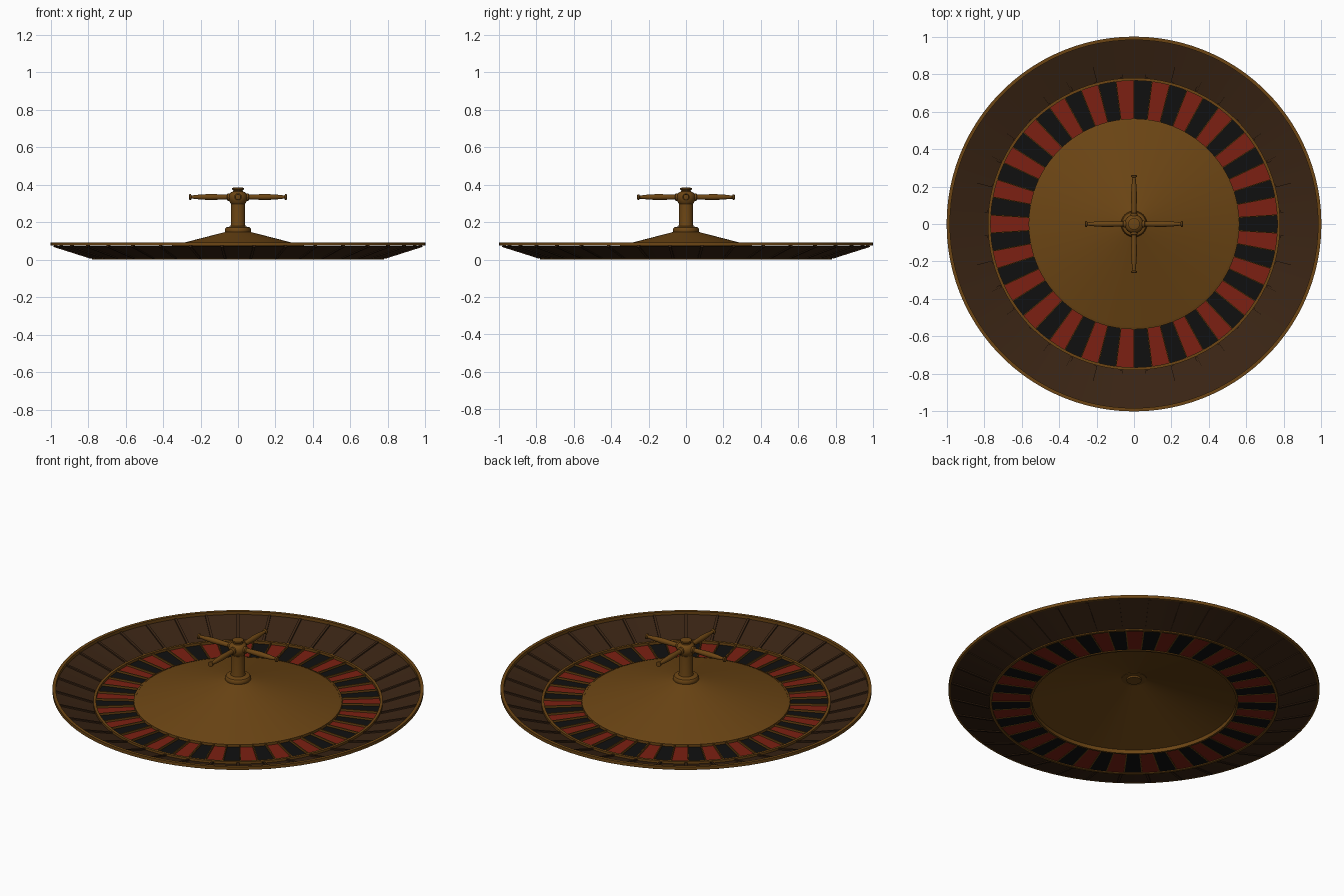
import bpy, bmesh, math
from mathutils import Matrix, Vector

if "Cube" in bpy.data.objects:
    bpy.data.objects.remove(bpy.data.objects["Cube"])

POCKETS = 50
RIBS = 36


def material(name, rgb):
    m = bpy.data.materials.new(name)
    m.diffuse_color = (*rgb, 1)
    m.use_nodes = True
    m.node_tree.nodes["Principled BSDF"].inputs["Base Color"].default_value = m.diffuse_color
    return m


BRASS = material("brass", (0.15, 0.06, 0.007))
WOOD = material("dark_wood", (0.042, 0.018, 0.007))
RED = material("red", (0.2, 0.014, 0.006))
BLACK = material("black", (0.005, 0.005, 0.005))


def finish(name, bm, mats, smooth=True):
    me = bpy.data.meshes.new(name)
    bm.to_mesh(me)
    bm.free()
    for m in mats:
        me.materials.append(m)
    ob = bpy.data.objects.new(name, me)
    bpy.context.collection.objects.link(ob)
    if smooth:
        bpy.ops.object.select_all(action='DESELECT')
        ob.select_set(True)
        bpy.context.view_layer.objects.active = ob
        bpy.ops.object.shade_smooth_by_angle(angle=math.radians(35))
    return ob


def lathe(name, profile, mat, seg=100, closed=False, matrix=None):
    """Spin (radius, height) points around z."""
    bm = bmesh.new()
    pts = [bm.verts.new((r, 0, z)) for r, z in profile]
    edges = [bm.edges.new(p) for p in zip(pts, pts[1:])]
    if closed:
        edges.append(bm.edges.new((pts[-1], pts[0])))
    bmesh.ops.spin(bm, geom=pts + edges, cent=(0, 0, 0), axis=(0, 0, 1),
                   angle=math.tau, steps=seg, use_merge=False)
    bmesh.ops.remove_doubles(bm, verts=bm.verts, dist=1e-5)
    bmesh.ops.recalc_face_normals(bm, faces=bm.faces)
    if not closed and profile[0][0] > 0:
        # open sheets should face upward
        if sum(f.normal.z * f.calc_area() for f in bm.faces) < 0:
            bmesh.ops.reverse_faces(bm, faces=bm.faces)
    if matrix:
        bm.transform(matrix)
    return finish(name, bm, [mat])


def radial_bars(name, count, offset, start, end, width, height, mat):
    """Thin boxes running outward from start to end, both (radius, z)."""
    bm = bmesh.new()
    a, b = Vector((start[0], 0, start[1])), Vector((end[0], 0, end[1]))
    tilt = -math.atan2(b.z - a.z, b.x - a.x)
    for i in range(count):
        m = (Matrix.Rotation(offset + math.tau * i / count, 4, 'Z')
             @ Matrix.Translation((a + b) / 2)
             @ Matrix.Rotation(tilt, 4, 'Y')
             @ Matrix.Diagonal(((b - a).length, width, height, 1)))
        bmesh.ops.create_cube(bm, size=1, matrix=m)
    return finish(name, bm, [mat], smooth=False)


# Sloping outer bowl and its edge band
lathe("outer_bowl", [(0.775, 0.005), (0.99, 0.073)], WOOD)
lathe("edge_band", [(0.982, 0.074), (1.0, 0.074), (1.0, 0.092), (0.982, 0.092)],
      BRASS, closed=True)
radial_bars("bowl_ribs", RIBS, math.radians(5), (0.785, 0.010), (0.985, 0.073),
            0.014, 0.012, WOOD)

# Alternating pocket floor
bm = bmesh.new()
step = math.tau / POCKETS
for i in range(POCKETS):
    corners = [(r * math.cos(t), r * math.sin(t), 0.005)
               for r, t in ((0.56, (i - .5) * step), (0.775, (i - .5) * step),
                            (0.775, (i + .5) * step), (0.56, (i + .5) * step))]
    f = bm.faces.new([bm.verts.new(c) for c in corners])
    f.material_index = i % 2
bmesh.ops.remove_doubles(bm, verts=bm.verts, dist=1e-5)
finish("pocket_floor", bm, [BLACK, RED], smooth=False)

# Brass dividers and the rings around the pockets
radial_bars("pocket_dividers", POCKETS, step / 2, (0.56, 0.010), (0.77, 0.010),
            0.006, 0.014, BRASS)
lathe("outer_pocket_ring", [(0.765, 0.0), (0.78, 0.0), (0.78, 0.02), (0.765, 0.02)],
      BRASS, closed=True)
lathe("inner_pocket_ring", [(0.55, 0.0), (0.562, 0.0), (0.562, 0.02), (0.55, 0.024)],
      BRASS, closed=True)

# Central cone
lathe("centre_cone", [(0.555, 0.021), (0.29, 0.090), (0.05, 0.152)], BRASS)

# Turned post with collar, hub and cap
lathe("post", [(0, 0.135), (0.04, 0.135), (0.04, 0.145), (0.068, 0.145), (0.07, 0.152),
               (0.07, 0.163), (0.064, 0.172), (0.05, 0.175), (0.04, 0.178),
               (0.038, 0.19), (0.038, 0.298), (0.043, 0.305), (0.049, 0.318),
               (0.051, 0.333), (0.048, 0.347), (0.04, 0.358), (0.027, 0.363),
               (0.025, 0.368), (0.031, 0.374), (0.031, 0.382), (0.02, 0.385),
               (0, 0.383)], BRASS, seg=32)

# Four turned handles
handle = [(0, 0.02), (0.02, 0.02), (0.02, 0.055), (0.013, 0.06), (0.014, 0.09),
          (0.016, 0.15), (0.013, 0.205), (0.009, 0.24), (0.009, 0.247),
          (0.015, 0.252), (0.015, 0.26), (0, 0.262)]
for i in range(4):
    m = (Matrix.Translation((0, 0, 0.334)) @ Matrix.Rotation(i * math.pi / 2, 4, 'Z')
         @ Matrix.Rotation(math.pi / 2, 4, 'Y'))
    lathe(f"handle_{i + 1}", handle, BRASS, seg=20, matrix=m)
